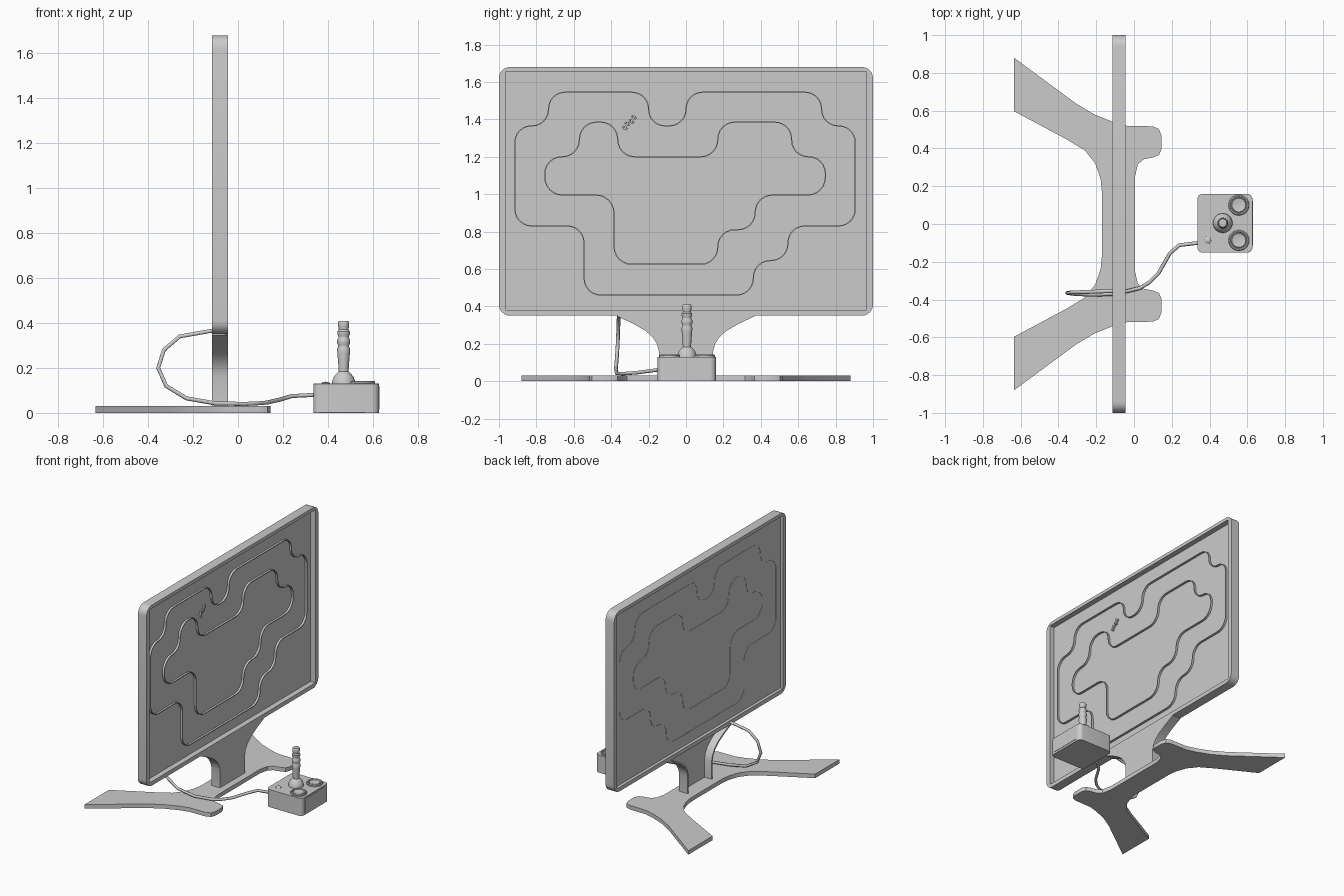
import bpy, bmesh, math
from mathutils import Vector

if "Cube" in bpy.data.objects:
    bpy.data.objects.remove(bpy.data.objects["Cube"])


def obj_from_bm(name, bm):
    bmesh.ops.recalc_face_normals(bm, faces=bm.faces)
    me = bpy.data.meshes.new(name)
    bm.to_mesh(me)
    bm.free()
    ob = bpy.data.objects.new(name, me)
    bpy.context.collection.objects.link(ob)
    return ob


def on_yz(a, b, d):
    return Vector((d, a, b))


def on_xy(a, b, d):
    return Vector((a, b, d))


def rounded(corners, r, steps=6):
    """Closed corner list -> path with circular fillets."""
    pts, n = [], len(corners)
    for i in range(n):
        p, c, q = (Vector(corners[(i + k) % n]) for k in (-1, 0, 1))
        u, v = p - c, q - c
        rr = min(r, u.length * 0.49, v.length * 0.49)
        u, v = u.normalized() * rr, v.normalized() * rr
        for s in range(steps + 1):
            t = s / steps * math.pi / 2
            pts.append(c + u * (1 - math.sin(t)) + v * (1 - math.cos(t)))
    return pts


def rect(a0, a1, b0, b1):
    return [(a0, b0), (a1, b0), (a1, b1), (a0, b1)]


def prism(name, loops, d0, d1, plane):
    """Extruded outline; further loops become holes."""
    bm = bmesh.new()
    for loop in loops:
        vs = [bm.verts.new(plane(p[0], p[1], d0)) for p in loop]
        for i, v in enumerate(vs):
            bm.edges.new((v, vs[(i + 1) % len(vs)]))
    axis = plane(0, 0, 1)
    bmesh.ops.triangle_fill(bm, use_beauty=True, edges=bm.edges[:], normal=axis)
    ext = bmesh.ops.extrude_face_region(bm, geom=bm.faces[:])
    verts = [g for g in ext['geom'] if isinstance(g, bmesh.types.BMVert)]
    bmesh.ops.translate(bm, verts=verts, vec=axis * (d1 - d0))
    return obj_from_bm(name, bm)


def ribbon(name, path, x0, x1, thick, closed=True):
    """Thin wall standing on the yz plane along a path."""
    bm, rings, n = bmesh.new(), [], len(path)
    path = [Vector(p) for p in path]
    for i, p in enumerate(path):
        a = path[i - 1] if closed or i else p
        b = path[(i + 1) % n] if closed or i < n - 1 else p
        t = (b - a).normalized()
        o = Vector((-t.y, t.x)) * thick / 2
        l, r = p + o, p - o
        rings.append([bm.verts.new(on_yz(q.x, q.y, x)) for q, x in ((l, x0), (l, x1), (r, x1), (r, x0))])
    for i in range(n if closed else n - 1):
        A, B = rings[i], rings[(i + 1) % n]
        for k in range(4):
            bm.faces.new((A[k], A[(k + 1) % 4], B[(k + 1) % 4], B[k]))
    if not closed:
        bm.faces.new(rings[0])
        bm.faces.new(rings[-1])
    return obj_from_bm(name, bm)


def lathe(name, profile, x, y, sides=24):
    bm = bmesh.new()
    vs = [bm.verts.new((x + r, y, z)) for r, z in profile]
    es = [bm.edges.new(e) for e in zip(vs, vs[1:])]
    bmesh.ops.spin(bm, geom=vs + es, cent=(x, y, 0), axis=(0, 0, 1), angle=math.tau, steps=sides)
    bmesh.ops.remove_doubles(bm, verts=bm.verts, dist=1e-5)
    return obj_from_bm(name, bm)


# Monitor frame and recessed screen
prism("monitor_frame", [rounded(rect(-1, 1, .35, 1.68), .06), rect(-.965, .965, .38, 1.655)], -.115, -.045, on_yz)
prism("screen_panel", [rect(-.97, .97, .375, 1.66)], -.093, -.085, on_yz)

# Race track walls on the screen
outer = [(-.735, 1.545), (-.2, 1.545), (-.2, 1.365), (0, 1.365), (0, 1.545), (.725, 1.545), (.725, 1.365),
         (.905, 1.365), (.905, .83), (.545, .83), (.545, .645), (.36, .645), (.36, .46), (-.545, .46),
         (-.545, .83), (-.915, .83), (-.915, 1.365), (-.735, 1.365)]
inner = [(-.365, 1.2), (-.365, 1.385), (-.57, 1.385), (-.57, 1.2), (-.755, 1.2), (-.755, .995), (-.385, .995),
         (-.385, .625), (.17, .625), (.17, .81), (.37, .81), (.37, .995), (.745, .995), (.745, 1.2),
         (.565, 1.2), (.565, 1.385), (.17, 1.385), (.17, 1.2)]
ribbon("track_outer_wall", rounded(outer, .09), -.095, -.07, .006)
ribbon("track_inner_wall", rounded(inner, .095), -.095, -.07, .006)

# Two small cars: body plus wheels, slanted
for i, (cy, cz) in enumerate([(-.32, 1.365), (-.285, 1.4)]):
    d = Vector((.5, .87))
    s = Vector((.87, -.5))
    for j, (off, wd, ln) in enumerate([((0, 0), .006, .022), ((-.011, .013), .004, .007), ((.011, .013), .004, .007),
                                       ((-.011, -.013), .004, .007), ((.011, -.013), .004, .007)]):
        c = Vector((cy, cz)) + s * off[0] + d * off[1]
        prism(f"car_{i}_part_{j}", [[c + s * wd * a + d * ln * b for a, b in rect(-1, 1, -1, 1)]],
              -.086, -.075, on_yz)

# Neck: front plate with flared side flanges
side = [(.145, .02), (.145, .16), (.155, .2), (.18, .24), (.22, .275), (.29, .315), (.37, .352)]
prism("neck_plate", [side + [(-y, z) for y, z in reversed(side)]], -.057, -.045, on_yz)
for s, label in ((1, "left"), (-1, "right")):
    ribbon(f"neck_flange_{label}", [(s * (y - .006), z) for y, z in side], -.115, -.045, .012, False)

# Stand base: mirrored half outline
half = [(.005, .25), (.02, .315), (.05, .342), (.1, .352), (.132, .365), (.145, .395), (.145, .47), (.132, .503),
        (.1, .517), (-.04, .52), (-.11, .54), (-.21, .58), (-.31, .64), (-.635, .88), (-.635, .597), (-.36, .45),
        (-.26, .39), (-.205, .32), (-.177, .24), (-.17, .17)]
prism("stand_base", [half + [(x, -y) for x, y in reversed(half)]], 0, .03, on_xy)

# Cable from monitor to controller
cable = [(-.09, -.355, .365), (-.12, -.355, .365), (-.26, -.36, .34), (-.33, -.362, .28), (-.355, -.365, .2),
         (-.32, -.37, .12), (-.23, -.375, .065), (-.1, -.37, .042), (.03, -.34, .04), (.08, -.31, .042),
         (.13, -.26, .046), (.19, -.155, .06), (.24, -.112, .075), (.34, -.1, .08), (.36, -.1, .08)]
cu = bpy.data.curves.new("cable", 'CURVE')
cu.dimensions = '3D'
cu.bevel_depth = .01
cu.bevel_resolution = 1
cu.use_fill_caps = True
sp = cu.splines.new('POLY')
sp.points.add(len(cable) - 1)
for pt, co in zip(sp.points, cable):
    pt.co = (*co, 1)
bpy.context.collection.objects.link(bpy.data.objects.new("cable", cu))

# Controller box with a framed front panel
box = prism("controller_box", [rounded(rect(.335, .627, -.152, .16), .03)], 0, .13, on_xy)
bev = box.modifiers.new("edge", 'BEVEL')
bev.width = .006
bev.segments = 2
bev.limit_method = 'ANGLE'
bev.angle_limit = math.radians(60)
prism("controller_front_panel", [rect(-.115, .122, .015, .12)], .62, .63, on_yz)

# Buttons, small lamp and joystick
button = [(.055, .125), (.055, .138), (.051, .143), (.045, .143), (.042, .134), (.039, .134), (.036, .14), (.02, .137), (0, .136)]
for i, y in enumerate((.1, -.087)):
    lathe(f"button_{i}", button, .555, y)
lathe("lamp", [(.02, .125), (.019, .132), (.012, .137), (0, .139)], .39, -.085, 16)
lathe("joystick", [(.052, .125), (.051, .142), (.043, .162), (.03, .177), (.022, .184), (.024, .22), (.028, .265),
                   (.029, .285), (.024, .295), (.024, .3), (.029, .31), (.029, .325), (.023, .335), (.023, .34),
                   (.028, .35), (.028, .362), (.022, .37), (.022, .376), (.025, .385), (.025, .403), (.021, .409), (0, .41)],
      .47, .005)

# Smooth shading with sharp edges kept
for ob in bpy.context.scene.objects:
    if ob.type == 'MESH':
        ob.select_set(True)
        bpy.context.view_layer.objects.active = ob
bpy.ops.object.shade_smooth_by_angle(angle=math.radians(35))
